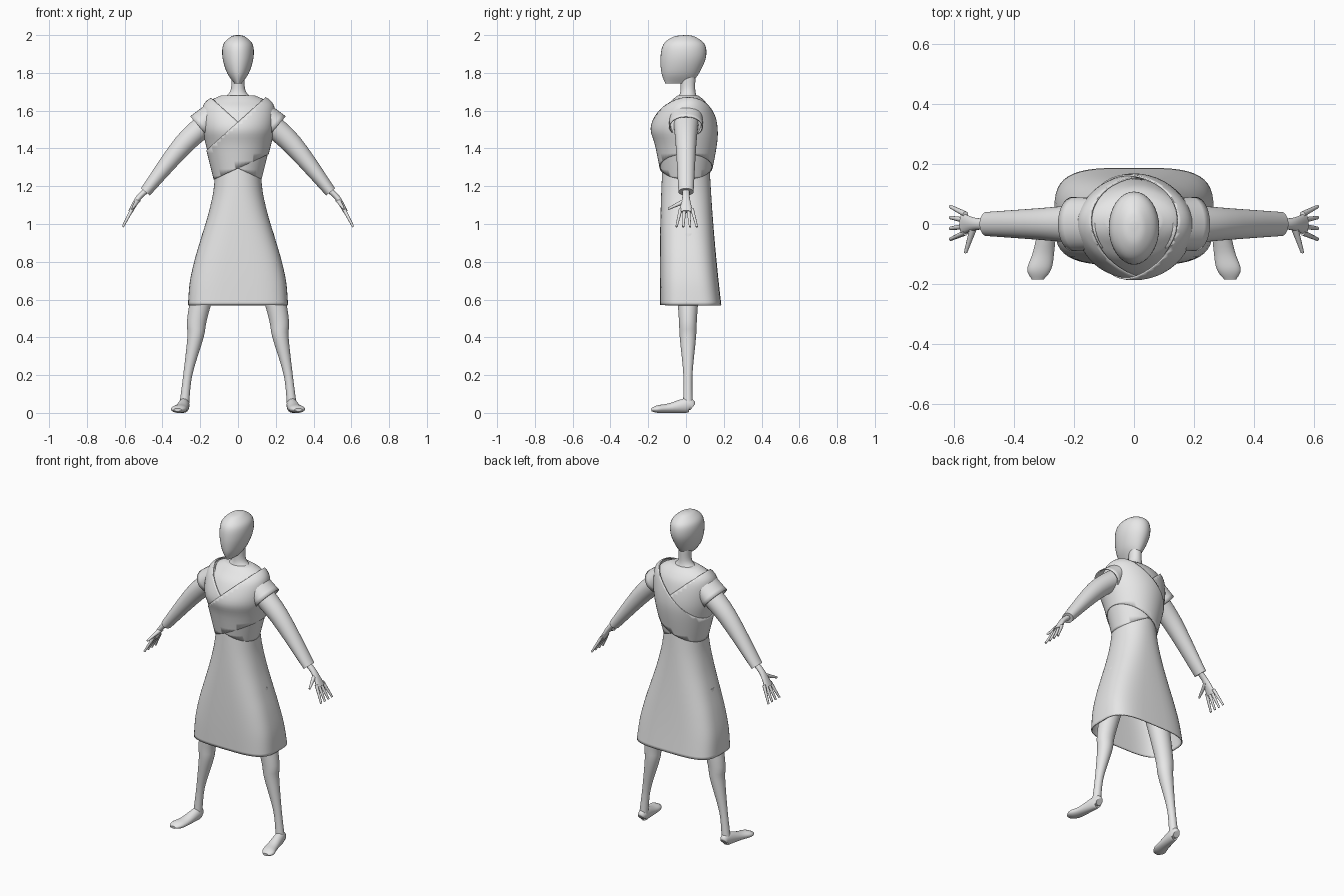
import bpy, bmesh, math
from mathutils import Vector

if "Cube" in bpy.data.objects:
    bpy.data.objects.remove(bpy.data.objects["Cube"])

tone = (0.8, 0.8, 0.8, 1)
grey = bpy.data.materials.new("light_grey")
grey.use_nodes = True
grey.diffuse_color = tone
grey.node_tree.nodes["Principled BSDF"].inputs["Base Color"].default_value = tone

ACROSS, DEPTH = Vector((1, 0, 0)), Vector((0, 1, 0))


def smooth_rings(keys, steps=5):
    """Catmull-Rom samples through the key rings."""
    samples = []
    for i, (start, end) in enumerate(zip(keys, keys[1:])):
        before = keys[max(i - 1, 0)]
        after = keys[min(i + 2, len(keys) - 1)]
        for step in range(steps):
            t = step / steps
            ring = []
            for a, b, c, d in zip(before, start, end, after):
                leave, arrive = (c - a) / 2, (d - b) / 2
                bend = t * t * (3 - 2 * t)
                ring.append(b + (c - b) * bend + leave * t * (1 - t) ** 2 - arrive * t * t * (1 - t))
            samples.append(ring)
    return samples + [keys[-1]]


def rounded(value, squareness):
    """Superellipse coordinate."""
    return math.copysign(abs(value) ** (2 / squareness), value)


def finish(name, bm, thickness):
    """Turn the mesh into a smooth, optionally thickened, object."""
    mesh = bpy.data.meshes.new(name)
    bm.to_mesh(mesh)
    bm.free()
    mesh.materials.append(grey)
    part = bpy.data.objects.new(name, mesh)
    bpy.context.collection.objects.link(part)
    if thickness:
        modifier = part.modifiers.new("cloth_thickness", "SOLIDIFY")
        modifier.thickness = thickness
        modifier.offset = -1
    bpy.ops.object.select_all(action="DESELECT")
    part.select_set(True)
    bpy.context.view_layer.objects.active = part
    bpy.ops.object.shade_smooth_by_angle(angle=math.radians(40))


def loft(name, keys, side=None, mirror=1, sides=32, cuts=(), cloth=0):
    """Skin rings of x, y, z, radius, side radius, squareness; level rings without a side axis."""
    full = []
    for x, y, z, radius, *extra in keys:
        depth = extra[0] if extra else radius
        square = extra[1] if len(extra) > 1 else 2
        full.append((x, y, z, radius, depth, square))
    rings = smooth_rings(full)
    centres = [Vector(ring[:3]) for ring in rings]
    bm = bmesh.new()
    rows = []
    for i, (centre, ring) in enumerate(zip(centres, rings)):
        radius, depth, square = ring[3:]
        u, v = ACROSS, DEPTH
        if side:
            ahead = centres[min(i + 1, len(centres) - 1)]
            u, v = (ahead - centres[max(i - 1, 0)]).cross(side).normalized(), side
        row = []
        for k in range(sides):
            angle = math.tau * k / sides
            point = centre + u * radius * rounded(math.cos(angle), square)
            point += v * depth * rounded(math.sin(angle), square)
            point.x *= mirror
            row.append(bm.verts.new(point))
        rows.append(row)
    for low, high in zip(rows, rows[1:]):
        for k in range(sides):
            bm.faces.new((low[k - 1], low[k], high[k], high[k - 1]))
    if not cloth:
        bm.faces.new(rows[0])
        bm.faces.new(rows[-1])
    bmesh.ops.recalc_face_normals(bm, faces=bm.faces)
    for point, outward in cuts:
        geometry = bm.verts[:] + bm.edges[:] + bm.faces[:]
        bmesh.ops.bisect_plane(bm, geom=geometry, plane_co=point, plane_no=outward, clear_outer=True)
    finish(name, bm, cloth)


def column(rows, ease=0):
    """Level rings on the centre line, from height, half width, half depth, forward shift."""
    return [(0, shift, height, width + ease, depth + ease) for height, width, depth, shift in rows]


# Head with a flat face, and neck
loft("head", column([(1.745, .02, .07, -.04), (1.8, .058, .1, -.03), (1.88, .082, .12, -.015),
                     (1.95, .078, .11, -.01), (1.99, .04, .06, -.01), (2, .01, .01, 0)]))
loft("neck", column([(1.65, .1, .06, .01), (1.7, .042, .04, .01), (1.78, .035, .04, .01)]))

# Bodice, and two crossing wraps cut from an eased copy of it, the left one on top
torso = [(1.22, .11, .11, 0), (1.4, .155, .145, 0), (1.5, .178, .16, -.01),
         (1.6, .178, .13, 0), (1.65, .15, .09, .01), (1.68, .09, .055, .01)]
loft("bodice", column(torso))
for name, m, ease in (("left_wrap", 1, .017), ("right_wrap", -1, .012)):
    neckline = ((0, 0, 1.54), (-.9 * m, 0, 1))
    lower_edge = ((0, 0, 1.295), (.46 * m, 0, -1))
    raised = [(height + ease / 2, *rest) for height, *rest in torso]
    loft(name, column(raised, ease), sides=48, cuts=(neckline, lower_edge), cloth=.006)

# Skirt flaring from an oval waist to a squarish open hem
skirt = []
for i in range(7):
    t = i / 6
    flare = math.sin(t * math.pi / 2) ** 2
    skirt.append((0, t * t * .025, 1.3 - t * .73, .12 + flare * .145, .125 + t * .037, 2 + t * 1.6))
loft("skirt", skirt, sides=48, cloth=.006)

# Limbs, the model's left on +x
for label, m in (("left", 1), ("right", -1)):
    loft(label + "_cap_sleeve", [(.09, 0, 1.615, .062, .085), (.205, 0, 1.515, .073, .09)],
         DEPTH, m, cloth=.006)
    loft(label + "_sleeve", [(.13, 0, 1.56, .06, .07), (.285, 0, 1.425, .055),
                             (.49, 0, 1.17, .03, .04)], DEPTH, m)
    loft(label + "_palm", [(.47, 0, 1.19, .015, .02), (.525, 0, 1.14, .015, .02),
                           (.57, 0, 1.065, .012, .036)], DEPTH, m, sides=16)
    for i, finger in enumerate(("index", "middle", "ring", "little")):
        fan = i - 1.4
        loft(f"{label}_{finger}_finger", [(.56, fan * .02, 1.08, .01), (.61, fan * .036, .985, .006)],
             DEPTH, m, sides=10)
    loft(label + "_thumb", [(.53, 0, 1.125, .014), (.56, -.095, 1.08, .006)], ACROSS, m, sides=10)
    loft(label + "_leg", [(.285, .01, .04, .026), (.266, .01, .2, .024), (.225, .01, .4, .043),
                          (.21, .01, .53, .055, .05), (.11, .01, .95, .08)], None, m)
    loft(label + "_foot", [(.285, .035, .03, .02), (.285, .01, .04, .039, .028), (.3, -.09, .025, .025, .035),
                           (.315, -.15, .02, .02, .04), (.32, -.184, .016, .008, .02)], ACROSS, m)
